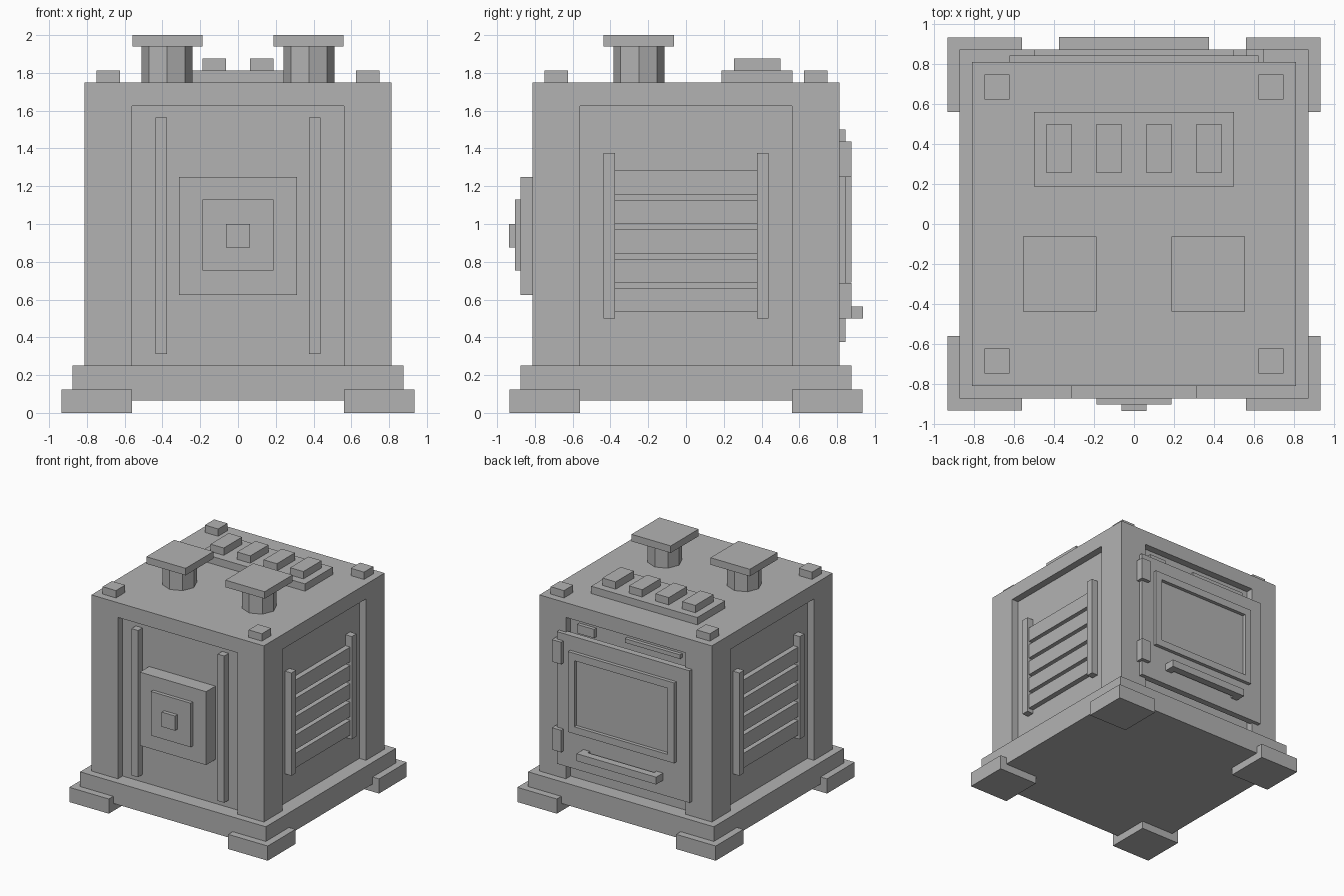
import bpy
import math

grey = bpy.data.materials.new("plain grey")
grey.diffuse_color = (0.45, 0.45, 0.45, 1)


def box(name, x0, x1, y0, y1, z0, z1):
    """Axis-aligned box given by its limits."""
    bpy.ops.mesh.primitive_cube_add(size=1)
    ob = bpy.context.object
    ob.name = name
    size = (x1 - x0, y1 - y0, z1 - z0)
    mid = ((x0 + x1) / 2, (y0 + y1) / 2, (z0 + z1) / 2)
    for v in ob.data.vertices:
        v.co = [c * s + m for c, s, m in zip(v.co, size, mid)]
    ob.data.materials.append(grey)
    return ob


def mirrored(name, x0, x1, *rest):
    """Pair of boxes mirrored across x."""
    box(name + "_right", x0, x1, *rest)
    box(name + "_left", -x1, -x0, *rest)


def cut(target, cutter):
    mod = target.modifiers.new("cut", 'BOOLEAN')
    mod.operation = 'DIFFERENCE'
    mod.solver = 'EXACT'
    mod.object = cutter
    bpy.context.view_layer.objects.active = target
    bpy.ops.object.modifier_apply(modifier=mod.name)
    bpy.data.objects.remove(cutter)


# Base and feet
box("base", -0.875, 0.875, -0.875, 0.875, 0.065, 0.25)
for label, y0, y1 in (("front", -0.935, -0.5625), ("back", 0.5625, 0.935)):
    mirrored(label + "_foot", 0.5625, 0.935, y0, y1, 0, 0.125)

# Body with a shallow recess on each side
body = box("body", -0.8125, 0.8125, -0.8125, 0.8125, 0.25, 1.75)
for s in (-1, 1):
    a, b = sorted((s * 0.75, s * 1.0))
    cut(body, box("recess_cutter", -0.5625, 0.5625, a, b, 0.2, 1.625))
    cut(body, box("recess_cutter", a, b, -0.5625, 0.5625, 0.2, 1.625))

# Front: two rails and a stepped block
mirrored("front_rail", 0.375, 0.4375, -0.81, -0.75, 0.3125, 1.5625)
box("front_block", -0.3125, 0.3125, -0.875, -0.75, 0.625, 1.25)
box("front_plate", -0.1875, 0.1875, -0.905, -0.875, 0.755, 1.13)
box("front_knob", -0.0625, 0.0625, -0.9375, -0.905, 0.875, 1.0)

# Sides: vents of five slats between two posts
for y0 in (-0.4375, 0.375):
    mirrored("vent_post", 0.75, 0.81, y0, y0 + 0.0625, 0.5, 1.375)
for i in range(5):
    z = 0.533 + i * 0.156
    mirrored("vent_slat", 0.75, 0.795, -0.375, 0.375, z, z + 0.125)

# Back: door, window frame, hinges and handle
box("door", -0.625, 0.625, 0.79, 0.845, 0.375, 1.5)
frame = box("window_frame", -0.5, 0.5, 0.845, 0.875, 0.69, 1.375)
cut(frame, box("window_cutter", -0.44, 0.44, 0.8, 0.9, 0.75, 1.3125))
for z in (0.5, 1.25):
    box("hinge", 0.5625, 0.65, 0.81, 0.877, z, z + 0.1875)
box("handle_bar", -0.375, 0.375, 0.875, 0.9375, 0.5, 0.5625)
mirrored("handle_mount", 0.3125, 0.375, 0.845, 0.875, 0.5, 0.5625)
box("latch_small", 0.32, 0.48, 0.75, 0.78, 1.5, 1.575)
box("latch_long", -0.49, 0.03, 0.75, 0.78, 1.54, 1.575)

# Top: corner studs, console with buttons, capped octagonal stems
for y0 in (-0.75, 0.625):
    mirrored("corner_stud", 0.625, 0.75, y0, y0 + 0.125, 1.75, 1.8125)
box("console", -0.5, 0.5, 0.1875, 0.5625, 1.75, 1.8125)
for x0 in (0.0625, 0.3125):
    mirrored("button", x0, x0 + 0.125, 0.255, 0.5, 1.8125, 1.875)
mirrored("stem_cap", 0.1875, 0.5575, -0.4375, -0.0625, 1.94, 2.0)
for s in (-1, 1):
    bpy.ops.mesh.primitive_cylinder_add(vertices=8, radius=0.135, depth=0.19,
                                        location=(s * 0.375, -0.25, 1.845))
    stem = bpy.context.object
    stem.name = "stem"
    stem.data.materials.append(grey)
